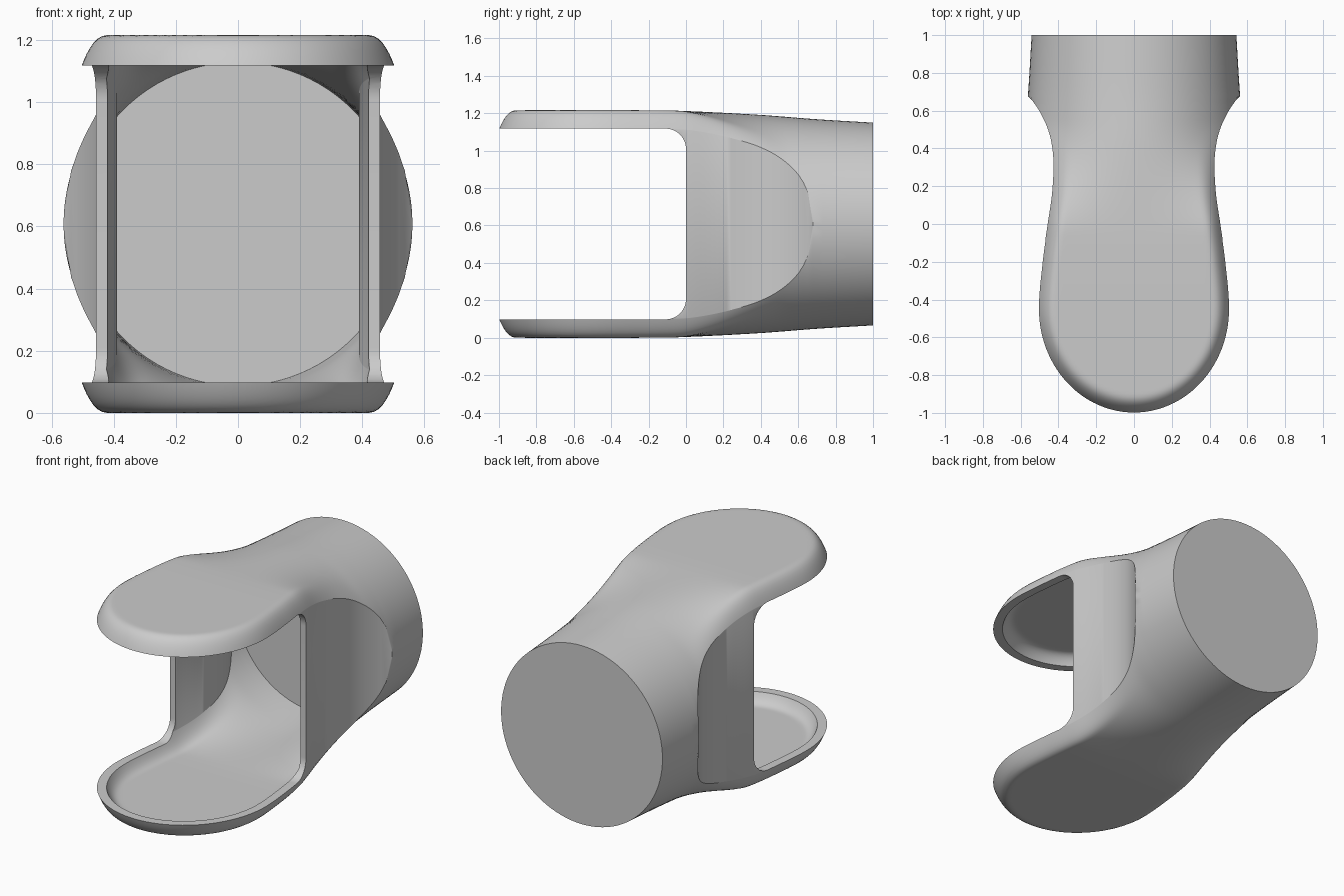
import bpy, bmesh, math

if "Cube" in bpy.data.objects:
    bpy.data.objects.remove(bpy.data.objects["Cube"], do_unlink=True)

MID = 0.608          # height of the horizontal symmetry plane
NOSE = -0.45         # where the rounded front end begins
WAIST = 0.678        # where the side scoops run out into the round rear
COLS = 48

# Plan half-widths and crown half-heights along y
WIDTHS = [(-0.45, .505), (-0.2, .485), (0, .457), (.15, .435), (.3, .426),
          (.4, .432), (.5, .455), (.6, .502), (.678, .556)]
CROWN = [(-1.1, .608), (-0.2, .608), (0, .604), (.4, .583), (.7, .56), (1, .542)]


def spline(points, y):
    """Smooth interpolation through a few points."""
    slope = []
    for i in range(len(points)):
        a, b = points[max(i - 1, 0)], points[min(i + 1, len(points) - 1)]
        slope.append((b[1] - a[1]) / (b[0] - a[0]))
    slope[0] = 0
    for i in range(len(points) - 1):
        (y0, v0), (y1, v1) = points[i], points[i + 1]
        if y <= y1 or i == len(points) - 2:
            s, k = (y - y0) / (y1 - y0), y1 - y0
            return (v0 * (1 + 2 * s) * (1 - s) ** 2 + v1 * s * s * (3 - 2 * s)
                    + k * slope[i] * s * (1 - s) ** 2 + k * slope[i + 1] * s * s * (s - 1))


def half_width(y, inset):
    if y < NOSE:
        s = (NOSE - y) / (1 + NOSE - inset)
        return (WIDTHS[0][1] - inset) * math.sqrt(max(0, 1 - s * s))
    if y > WAIST:
        return spline(CROWN, y) - inset
    return spline(WIDTHS, y) - inset


def half_height(x, y, inset):
    crown = spline(CROWN, y)
    radius = crown - inset
    tube = math.sqrt(max(0, radius ** 2 - x * x))
    # Dished plate: the rim rounds over toward the flat
    if y < NOSE:
        full = WIDTHS[0][1] - inset
        rho = math.hypot(x / full, (NOSE - y) / (1 + NOSE - inset))
        dist = full * (1 - rho)
    else:
        dist = half_width(y, inset) - abs(x)
    s = max(0, 1 - dist / .09)
    plate = .505 + (crown - .505) * (1 - s ** 2.4) - inset
    # Blend from plate at the front to round tube at the rear
    t = min(1, max(0, (.55 - y) / .6))
    t = t * t * (3 - 2 * t)
    return plate * t + tube * (1 - t)


def loft(name, inset, end):
    """Closed solid made of cross-sections along y."""
    front = -1 + inset
    rows = [NOSE + (front - NOSE) * math.cos(i / 28 * math.pi / 2) for i in range(28)]
    rows += [NOSE + (WAIST - NOSE) * i / 44 for i in range(45)]
    rows += [WAIST + (end - WAIST) * i / 6 for i in range(1, 7)]
    bm = bmesh.new()
    rings = []
    for y in rows:
        w = half_width(y, inset)
        xs = [w * math.sin(math.pi * (j / COLS - .5)) for j in range(COLS + 1)]
        top = [(x, y, MID + half_height(x, y, inset)) for x in xs]
        low = [(x, y, 2 * MID - z) for x, y, z in reversed(top)]
        rings.append([bm.verts.new(p) for p in top + low])
    n = len(rings[0])
    for a, b in zip(rings, rings[1:]):
        for j in range(n):
            k = (j + 1) % n
            bm.faces.new((a[j], a[k], b[k], b[j]))
    bm.faces.new(rings[0])
    bm.faces.new(rings[-1])
    bmesh.ops.remove_doubles(bm, verts=bm.verts, dist=.0002)
    bmesh.ops.dissolve_degenerate(bm, edges=bm.edges, dist=.0002)
    return finish(name, bm)


def finish(name, bm):
    bmesh.ops.recalc_face_normals(bm, faces=bm.faces)
    mesh = bpy.data.meshes.new(name)
    bm.to_mesh(mesh)
    bm.free()
    obj = bpy.data.objects.new(name, mesh)
    bpy.context.collection.objects.link(obj)
    return obj


# Outer body and the hollow inside it
body = loft("hollow_body", 0, 1)
cavity = loft("cavity_cutter", .037, .73)

# Mouth cutter: a slot with two rounded inner corners
bm = bmesh.new()
R, H = .11, .51
profile = [(-1.4, -H)]
for side in (-1, 1):
    for i in range(13):
        a = (i / 12 - (1 if side < 0 else 0)) * math.pi / 2
        profile.append((-R + R * math.cos(a), side * (H - R) + R * math.sin(a)))
profile.append((-1.4, H))
face = bm.faces.new([bm.verts.new((-1, y, MID + z)) for y, z in profile])
ext = bmesh.ops.extrude_face_region(bm, geom=[face])
bmesh.ops.translate(bm, vec=(2, 0, 0),
                    verts=[v for v in ext["geom"] if isinstance(v, bmesh.types.BMVert)])
mouth = finish("mouth_cutter", bm)

# Carve the body
bpy.context.view_layer.objects.active = body
body.select_set(True)
for cutter in (cavity, mouth):
    mod = body.modifiers.new(cutter.name, "BOOLEAN")
    mod.operation = "DIFFERENCE"
    mod.solver = "EXACT"
    mod.object = cutter
    bpy.ops.object.modifier_apply(modifier=mod.name)
    bpy.data.objects.remove(cutter, do_unlink=True)

# Single grey finish
grey = bpy.data.materials.new("plain_grey")
grey.use_nodes = True
colour = (.6, .6, .6, 1)
grey.diffuse_color = colour
grey.node_tree.nodes["Principled BSDF"].inputs["Base Color"].default_value = colour
body.data.materials.clear()
body.data.materials.append(grey)
for p in body.data.polygons:
    p.material_index = 0
bpy.ops.object.shade_smooth_by_angle(angle=math.radians(30))
